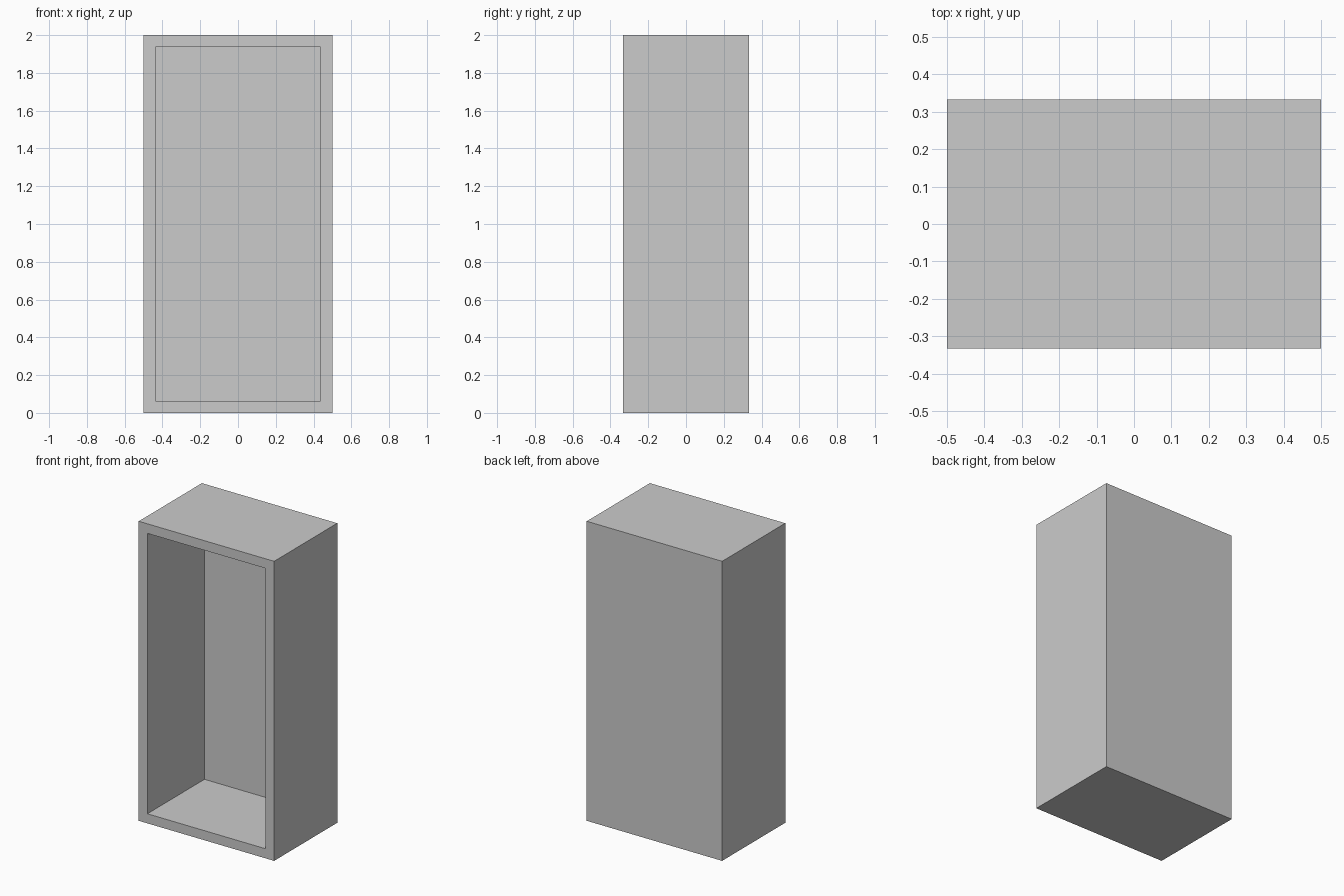
import bpy, bmesh
from mathutils import Vector

if "Cube" in bpy.data.objects:
    bpy.data.objects.remove(bpy.data.objects["Cube"])

WIDTH, DEPTH, HEIGHT, WALL = 1.0, 0.666, 2.0, 0.064

# Outer box standing on the floor
bm = bmesh.new()
bmesh.ops.create_cube(bm, size=1)
bmesh.ops.scale(bm, vec=(WIDTH, DEPTH, HEIGHT), verts=bm.verts)
bmesh.ops.translate(bm, vec=(0, 0, HEIGHT / 2), verts=bm.verts)
bm.normal_update()

# Front rim, then the recess pushed in to leave a back panel
front = next(f for f in bm.faces if f.normal.y < -0.9)
bmesh.ops.inset_region(bm, faces=[front], thickness=WALL, use_even_offset=True)
recess = bmesh.ops.extrude_discrete_faces(bm, faces=[front])["faces"][0]
bmesh.ops.translate(bm, vec=Vector((0, DEPTH - WALL, 0)), verts=recess.verts)
bmesh.ops.recalc_face_normals(bm, faces=bm.faces)

mesh = bpy.data.meshes.new("open_cabinet")
bm.to_mesh(mesh)
bm.free()
cabinet = bpy.data.objects.new("open_cabinet", mesh)
bpy.context.collection.objects.link(cabinet)
